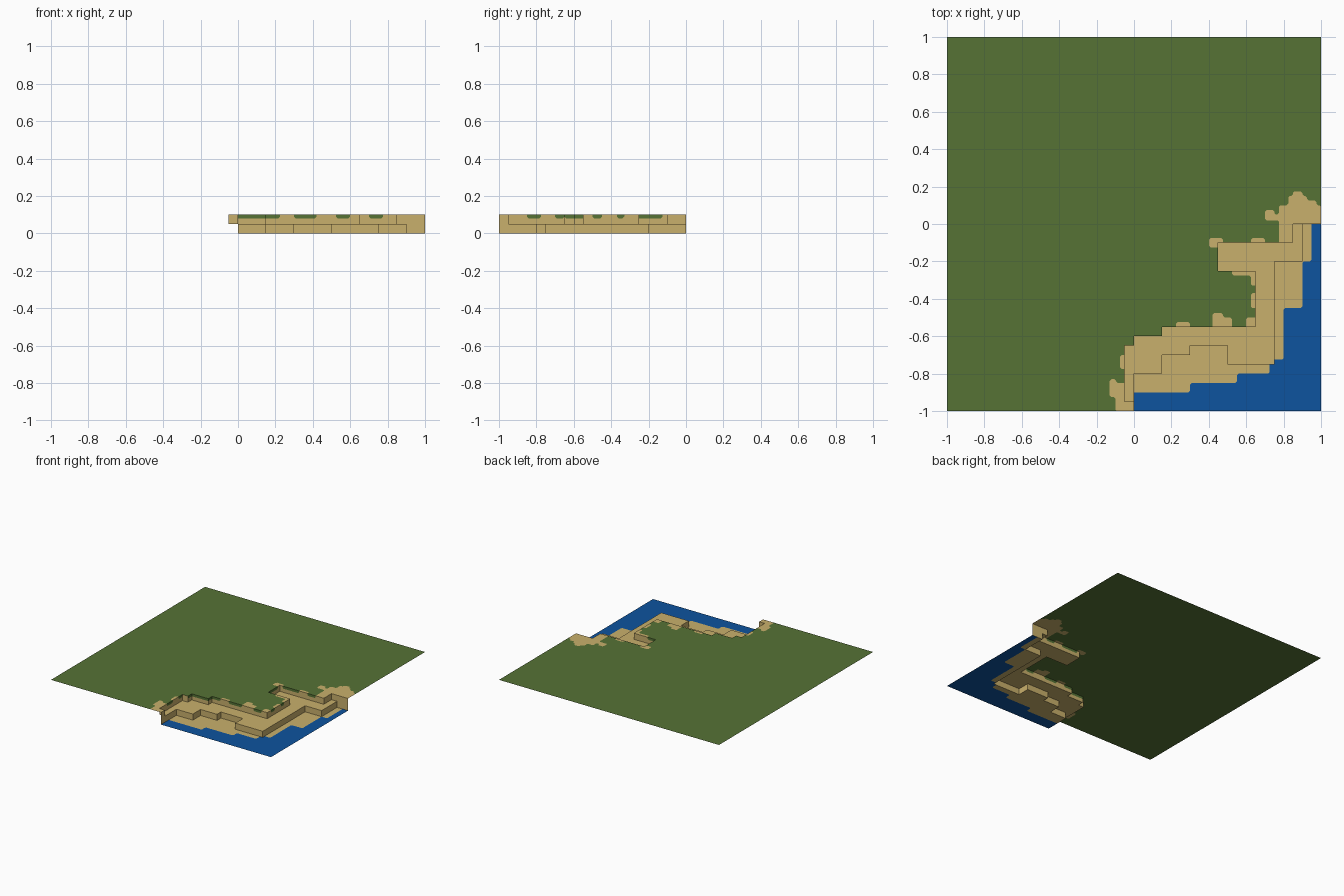
import bpy
from mathutils import Vector

if "Cube" in bpy.data.objects:
    bpy.data.objects.remove(bpy.data.objects["Cube"])

TOP, MID, FRINGE, CLIP = 0.1, 0.05, 0.08, 0.009


def material(name, rgb):
    m = bpy.data.materials.new(name)
    m.diffuse_color = (*rgb, 1)
    m.use_nodes = True
    m.node_tree.nodes["Principled BSDF"].inputs["Base Color"].default_value = m.diffuse_color
    return m


GRASS = material("grass green", (0.093, 0.171, 0.036))
SAND = material("sand", (0.584, 0.434, 0.150))
WATER = material("water blue", (0.004, 0.087, 0.342))


def make(name, polys, mat):
    """One flat-shaded object from a list of 3D polygons."""
    verts, faces = [], []
    for p in polys:
        faces.append(list(range(len(verts), len(verts) + len(p))))
        verts += p
    me = bpy.data.meshes.new(name)
    me.from_pydata(verts, [], faces)
    me.materials.append(mat)
    me.update()
    bpy.context.collection.objects.link(bpy.data.objects.new(name, me))


def stairs(start, axis, moves):
    """Path of right-angle steps, alternating between the x and y axes."""
    pts = [Vector(start)]
    for i, m in enumerate(moves):
        step = Vector((m, 0)) if (axis == "x") == (i % 2 == 0) else Vector((0, m))
        pts.append(pts[-1] + step)
    return pts


def flat(pts, z):
    """Upward-facing polygon at height z, without repeated points."""
    out = [p for p, q in zip(pts, pts[1:] + pts[:1]) if (p - q).length > 1e-5]
    if sum(a.x * b.y - b.x * a.y for a, b in zip(out, out[1:] + out[:1])) < 0:
        out.reverse()
    return [(*p, z) for p in out]


def soften(pts):
    """Clip the inner corners of an open path."""
    out = [pts[0]]
    for a, b, d in zip(pts, pts[1:], pts[2:]):
        for q in (a, d):
            out.append(b + (q - b).normalized() * min(CLIP, (q - b).length * 0.4))
    return out + [pts[-1]]


def section(path, s0, s1):
    """Part of a path between two distances along it."""
    out, s = [], 0
    for a, b in zip(path, path[1:]):
        n = (b - a).length
        lo, hi = max(s0, s), min(s1, s + n)
        if hi - lo > 1e-4:
            if not out:
                out.append(a.lerp(b, (lo - s) / n))
            out.append(a.lerp(b, (hi - s) / n))
        s += n
    return out


def strip(pts, lo, hi):
    return [[(*a, lo), (*b, lo), (*b, hi), (*a, hi)] for a, b in zip(pts, pts[1:])]


# Cliff lines, from the front edge round to the right edge
rim = stairs((0, -1), "y", [.05, -.05, .3, .05, .05, .15, .05, .5, .3, -.2, .15, .4, .1, .15])
lower = stairs((0, -1), "y", [.2, .15, .1, .15, .05, .2, -.1, .25, .55, .15, .2, .1])

# Sand patches on the rim: from, to (distance along the rim), first axis, outline steps
sand_patches = [
    (0, .2, "x", [-.1, .075, -.03, .095, .035, -.02, .045]),
    (.275, .35, "x", [-.025, .075, .025]),
    (.4, .45, "x", [.05]),
    (.775, .85, "y", [.025, .075, -.025]),
    (.97, 1.075, "y", [.075, .055, -.025, .05, -.05]),
    (1.15, 1.25, "y", [.05, .05]),
    (1.3, 1.38, "x", [-.025, .08, .025]),
    (1.42, 1.625, "x", [-.025, .055, -.1, .025]),
    (1.825, 1.875, "x", [-.05, .05, .075, -.025]),
    (2.025, 2.1, "y", [.025, .075, -.025]),
    (2.175, 2.5, "y", [.12, -.075, .055, .05, -.025, .025, .05, .05, .05, .025, .025,
                       .05, -.025, .025, -.025, .05, -.025, .025, -.1]),
]

grass_edge, patches, cliff, fringe = [], [], [], []


def grassy_rim(wall):
    """Cliff with grass hanging over it, corners clipped at both ends."""
    for i, (a, b) in enumerate(zip(wall, wall[1:])):
        d = (b - a).normalized() * CLIP
        low = [(*a, FRINGE)] if i else [(*a, FRINGE + CLIP), (*(a + d), FRINGE)]
        low += ([(*b, FRINGE)] if i < len(wall) - 2
                else [(*(b - d), FRINGE), (*b, FRINGE + CLIP)])
        fringe.append(low + [(*b, TOP), (*a, TOP)])
        cliff.append([(*a, MID), (*b, MID)] + low[::-1])


done = 0
for s0, s1, axis, moves in sand_patches:
    if s0 > done:
        grassy_rim(section(rim, done, s0))
        grass_edge += section(rim, done, s0)
    wall = section(rim, s0, s1)
    outline = soften(stairs(wall[0], axis, moves))
    if len(moves) > 1:
        patches.append(flat(outline + wall[::-1], TOP))
    cliff += strip(wall, MID, TOP)
    grass_edge += outline
    done = s1

# Upper level
corners = [Vector((1, 1)), Vector((-1, 1)), Vector((-1, -1))]
make("grass_field", [flat(grass_edge[1:-1] + corners, TOP)], GRASS)
make("upper_sand_patches", patches, SAND)
make("upper_cliff", cliff, SAND)
make("grass_fringe", fringe, GRASS)

# Middle terrace and lower cliff
make("sand_terrace", [flat(rim[1:-1] + lower[1:-1][::-1], MID)], SAND)
make("lower_cliff", strip(lower, 0, MID), SAND)

# Beach on both sides of the lower cliff corner, and the water
west = soften(stairs((0, -.9), "x", [.3, .05, .25, .05, .175, .05]))
east = soften(stairs((.75, -.725), "x", [.05, .275, .1, .25, .05, .2]))
make("beach", [flat(west + lower[1:8][::-1], 0), flat(east + lower[9:12][::-1], 0)], SAND)
sea = [lower[-1], Vector((1, -1)), Vector((0, -1))]
make("water", [flat(west + [lower[8]] + east + sea, 0)], WATER)
